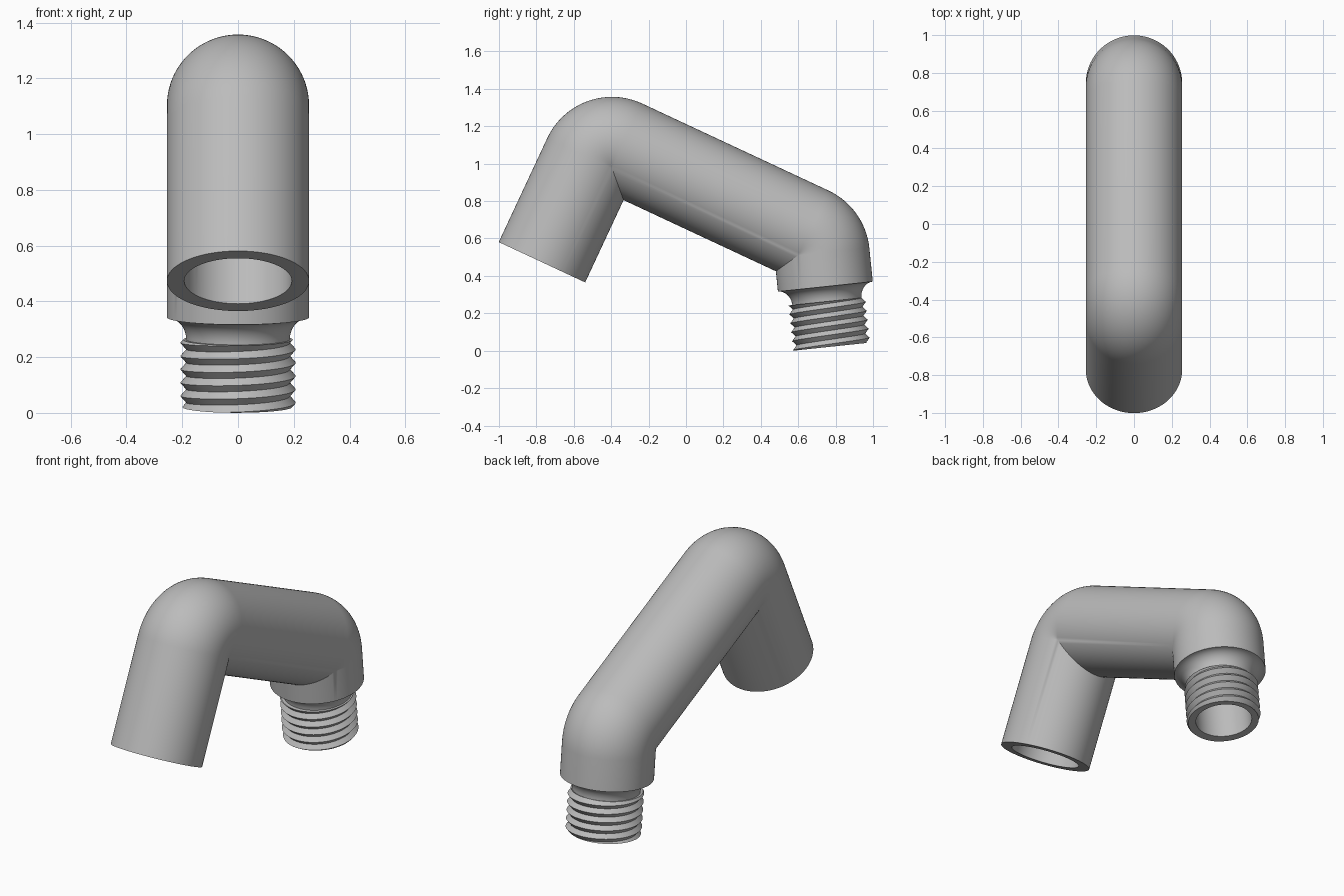
import bpy, bmesh
from math import sin, cos, tan, pi, radians
from mathutils import Vector

if "Cube" in bpy.data.objects:
    bpy.data.objects.remove(bpy.data.objects["Cube"])

SEG = 96
OUTER, BORE, SMALL_BORE, CORE = 0.255, 0.193, 0.156, 0.18
ROOT, CREST, PITCH = 0.186, 0.207, 0.048
BEND = 0.127
THREAD_TOP, SPIGOT = 0.08, 0.323

# Headings of the three straight runs, in the side plane
H1, H2, H3 = radians(65), radians(-25), radians(-84)
START = Vector((0, -0.77, 0.473))
CORNER1 = Vector((0, -0.457, 1.144))
CORNER2 = Vector((0, 0.719, 0.595))
COLLAR = Vector((0, 0.745, 0.343))

grey = bpy.data.materials.new("plain grey")
grey.use_nodes = True
colour = (0.5, 0.5, 0.5, 1)
grey.diffuse_color = colour
grey.node_tree.nodes["Principled BSDF"].inputs["Base Color"].default_value = colour


def along(h):
    return Vector((0, cos(h), sin(h)))


def across(h):
    return Vector((0, -sin(h), cos(h)))


def spot(centre, h, radius, phi):
    return centre + across(h) * radius * cos(phi) + Vector((radius * sin(phi), 0, 0))


def ring(centre, h, radius):
    return [spot(centre, h, radius, 2 * pi * i / SEG) for i in range(SEG)]


def elbow(corner, h0, h1, radius, steps):
    """Rounded outside of the bend, mitred inside past the bend centre."""
    mid, half = (h0 + h1) / 2, abs(h1 - h0) / 2
    pivot = corner - across(mid) * BEND / cos(half)
    rings = []
    for k in range(steps + 1):
        h = h0 + (h1 - h0) * k / steps
        row = []
        for i in range(SEG):
            phi = 2 * pi * i / SEG
            reach = BEND + radius * cos(phi)
            arm = across(h) * reach if reach > 0 else across(mid) * reach / cos(half)
            row.append(pivot + arm + Vector((radius * sin(phi), 0, 0)))
        rings.append(row)
    return rings


def run(radius):
    return ([ring(START, H1, radius)] + elbow(CORNER1, H1, H2, radius, 24)
            + elbow(CORNER2, H2, H3, radius, 16))


def skin(name, rows, close_rows, close_columns):
    bm = bmesh.new()
    grid = [[bm.verts.new(p) for p in row] for row in rows]
    n, m = len(rows), len(rows[0])
    for j in range(n if close_rows else n - 1):
        for i in range(m if close_columns else m - 1):
            a, b = grid[j], grid[(j + 1) % n]
            k = (i + 1) % m
            bm.faces.new((a[i], a[k], b[k], b[i]))
    bmesh.ops.remove_doubles(bm, verts=bm.verts, dist=0.00002)
    bmesh.ops.recalc_face_normals(bm, faces=bm.faces)
    mesh = bpy.data.meshes.new(name)
    bm.to_mesh(mesh)
    bm.free()
    mesh.materials.append(grey)
    obj = bpy.data.objects.new(name, mesh)
    bpy.context.collection.objects.link(obj)
    bpy.ops.object.select_all(action='DESELECT')
    obj.select_set(True)
    bpy.context.view_layer.objects.active = obj
    bpy.ops.object.shade_smooth_by_angle(angle=radians(30))


def spigot_ring(s, radius):
    return ring(COLLAR + along(H3) * s, H3, radius)


# Hollow bent pipe: outside, concave neck, spigot core, then back up the bore
rows = run(OUTER)
for k in range(11):
    a = pi / 2 * k / 10
    rows.append(spigot_ring(THREAD_TOP * (1 - cos(a)), OUTER - (OUTER - ROOT) * sin(a)))
rows += [spigot_ring(THREAD_TOP, CORE), spigot_ring(SPIGOT, CORE),
         spigot_ring(SPIGOT, SMALL_BORE), spigot_ring(-0.03, SMALL_BORE),
         spigot_ring(-0.03, BORE)]
rows += reversed(run(BORE))
skin("bent_pipe", rows, True, True)


# Helical thread: rows follow the helix and are trimmed flat at both ends
def thread_point(s, phi):
    turn = ((s - THREAD_TOP) / PITCH - phi / (2 * pi)) % 1
    radius = ROOT + (CREST - ROOT) * (1 - abs(2 * turn - 1))
    return spot(COLLAR + along(H3) * s, H3, radius, phi)


turns = int((SPIGOT - THREAD_TOP) / PITCH) + 2
angles = [2 * pi * i / SEG for i in range(SEG + 1)]
rows = [[spot(COLLAR + along(H3) * THREAD_TOP, H3, CORE, p) for p in angles]]
for j in range(-2, 2 * turns + 1):
    rows.append([thread_point(min(max(THREAD_TOP + PITCH * (j / 2 + p / (2 * pi)),
                                      THREAD_TOP), SPIGOT), p) for p in angles])
rows.append([spot(COLLAR + along(H3) * SPIGOT, H3, CORE, p) for p in angles])
skin("spigot_thread", rows, False, False)
